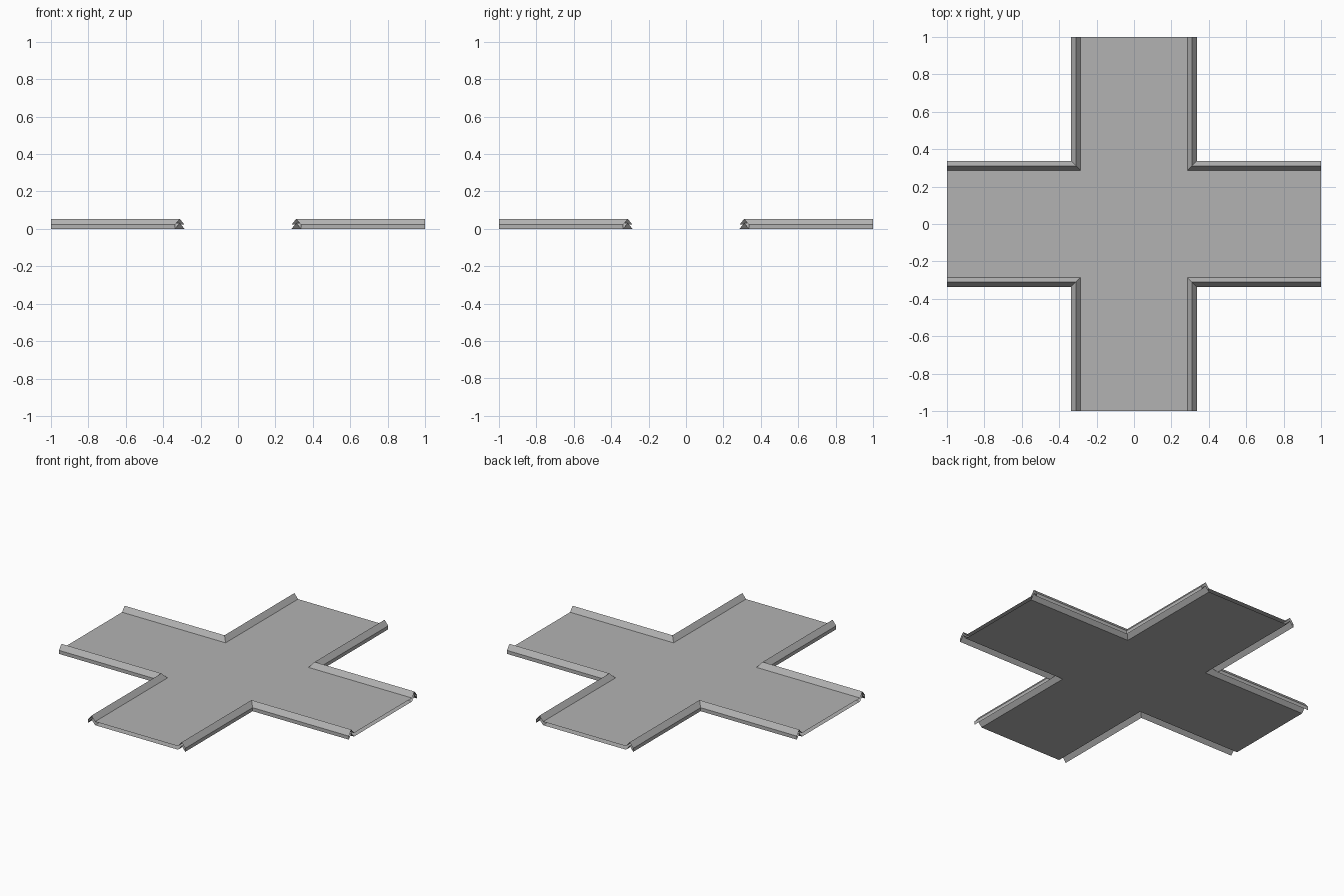
import bpy, bmesh

if "Cube" in bpy.data.objects:
    bpy.data.objects.remove(bpy.data.objects["Cube"])

INNER, PEAK, OUTER = 0.286, 0.311, 0.336   # distances from the road centre line
DECK = 0.022                               # sheet thickness

# folded kerb section: (distance from centre line, height)
PROFILE = [(INNER, DECK), (PEAK, 0.053), (OUTER, DECK),
           (OUTER, 0.0), (PEAK, 0.031), (INNER, 0.0)]

# dark grey for every part
grey = bpy.data.materials.new("dark_grey")
grey.diffuse_color = (0.45, 0.45, 0.45, 1)
grey.use_nodes = True
grey.node_tree.nodes["Principled BSDF"].inputs["Base Color"].default_value = grey.diffuse_color


def finish(name, bm):
    mesh = bpy.data.meshes.new(name)
    bm.to_mesh(mesh)
    bm.free()
    mesh.materials.append(grey)
    obj = bpy.data.objects.new(name, mesh)
    bpy.context.collection.objects.link(obj)
    return obj


def deck(name, z, up):
    """Flat cross: a centre square plus four arms."""
    bm = bmesh.new()
    w = INNER
    for x0, x1, y0, y1 in [(-w, w, -w, w), (w, 1, -w, w), (-1, -w, -w, w),
                           (-w, w, w, 1), (-w, w, -1, -w)]:
        corners = [(x0, y0), (x1, y0), (x1, y1), (x0, y1)]
        face = bm.faces.new([bm.verts.new((x, y, z)) for x, y in corners])
        if not up:
            face.normal_flip()
    bmesh.ops.remove_doubles(bm, verts=bm.verts, dist=1e-5)
    return finish(name, bm)


def kerb(name, sx, sy):
    """Mitred L-shaped kerb, open at both road ends."""
    bm = bmesh.new()
    rows = [[bm.verts.new((x * sx, y * sy, z))
             for x, y in ((1, d), (d, d), (d, 1))] for d, z in PROFILE]
    for a, b in zip(rows, rows[1:]):
        for i in range(2):
            bm.faces.new((a[i], a[i + 1], b[i + 1], b[i]))
    bm.normal_update()
    # the first strip is the upper inner slope, so it must face up
    bm.faces.ensure_lookup_table()
    if bm.faces[0].normal.z < 0:
        bmesh.ops.reverse_faces(bm, faces=bm.faces[:])
    return finish(name, bm)


# road surface and underside (ends left open)
deck("road_top", DECK, True)
deck("road_underside", 0.0, False)

# four corner kerbs
for side, sx in (("right", 1), ("left", -1)):
    for end, sy in (("back", 1), ("front", -1)):
        kerb(f"kerb_{end}_{side}", sx, sy)
